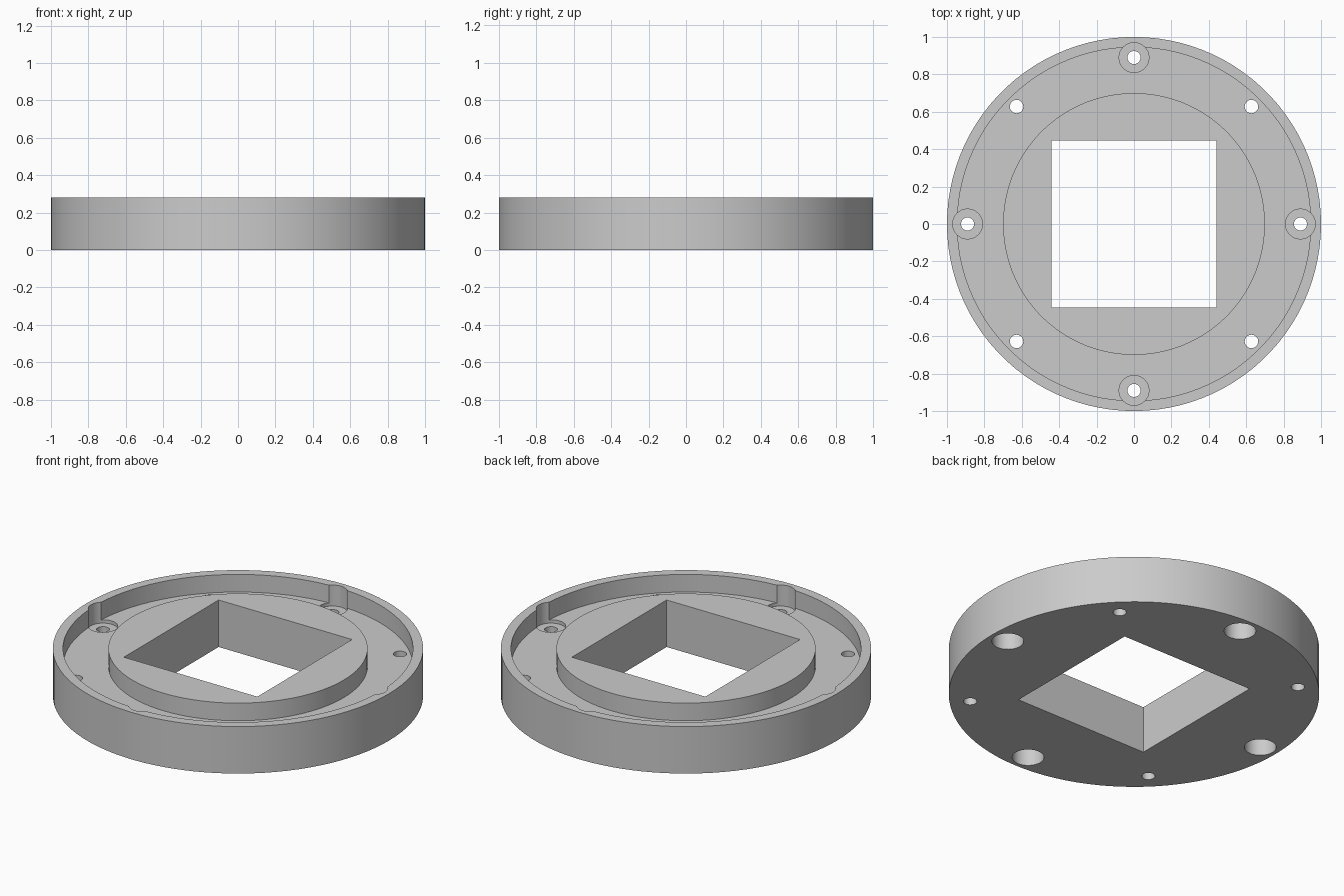
import bpy
import bmesh
from math import cos, sin, pi, radians
from mathutils import Matrix, Vector

HEIGHT = 0.28      # rim and hub top
FLOOR = 0.175      # floor of the ring channel
SEGMENTS = 100

cube = bpy.data.objects.get("Cube")
if cube:
    bpy.data.objects.remove(cube, do_unlink=True)

grey = bpy.data.materials.new("plain grey")
grey.use_nodes = True
colour = (0.6, 0.6, 0.6, 1)
grey.diffuse_color = colour
grey.node_tree.nodes["Principled BSDF"].inputs["Base Color"].default_value = colour


def add_object(name, bm):
    bmesh.ops.recalc_face_normals(bm, faces=bm.faces)
    mesh = bpy.data.meshes.new(name)
    bm.to_mesh(mesh)
    bm.free()
    mesh.materials.append(grey)
    obj = bpy.data.objects.new(name, mesh)
    bpy.context.collection.objects.link(obj)
    return obj


def turned_disc(name, profile):
    """Solid of revolution: a ring per profile point, capped at both ends."""
    bm = bmesh.new()
    rings = []
    for r, z in profile:
        angles = [2 * pi * i / SEGMENTS for i in range(SEGMENTS)]
        rings.append([bm.verts.new((r * cos(a), r * sin(a), z)) for a in angles])
    for low, high in zip(rings, rings[1:]):
        for i in range(SEGMENTS):
            j = (i + 1) % SEGMENTS
            bm.faces.new((low[i], low[j], high[j], high[i]))
    bm.faces.new(rings[0])
    bm.faces.new(rings[-1])
    return add_object(name, bm)


def cut(target, bm):
    """Subtract a cutter from the target and discard it."""
    cutter = add_object("cutter", bm)
    cutter.hide_render = True
    mod = target.modifiers.new("cut", "BOOLEAN")
    mod.operation = "DIFFERENCE"
    mod.solver = "EXACT"
    mod.object = cutter
    bpy.context.view_layer.objects.active = target
    bpy.ops.object.modifier_apply(modifier=mod.name)
    bpy.data.objects.remove(cutter, do_unlink=True)


def four_holes(target, distance, turn, radius, bottom, top):
    """Drill four equal round holes on a bolt circle."""
    bm = bmesh.new()
    for i in range(4):
        a = turn + i * pi / 2
        centre = Vector((distance * cos(a), distance * sin(a), (bottom + top) / 2))
        bmesh.ops.create_cone(bm, cap_ends=True, segments=32, radius1=radius,
                              radius2=radius, depth=top - bottom,
                              matrix=Matrix.Translation(centre))
    cut(target, bm)


# Disc with raised rim, ring channel and central hub
flange = turned_disc("flange_disc", [
    (1, 0), (1, HEIGHT), (0.945, HEIGHT), (0.945, FLOOR),
    (0.7, FLOOR), (0.7, HEIGHT)])

# Central rectangular opening
bm = bmesh.new()
bmesh.ops.create_cube(bm, size=1, matrix=Matrix.Diagonal((0.88, 0.892, 2, 1)))
cut(flange, bm)

# Screw holes: head recess notching the rim, pocket below, through hole
four_holes(flange, 0.89, 0, 0.08, FLOOR - 0.02, 0.5)
four_holes(flange, 0.89, 0, 0.086, -0.2, 0.1)
four_holes(flange, 0.89, 0, 0.035, -0.3, 0.6)

# Plain diagonal holes
four_holes(flange, 0.888, pi / 4, 0.036, -0.3, 0.6)

# Soft shading on the round walls, crisp edges elsewhere
bpy.ops.object.select_all(action="DESELECT")
flange.select_set(True)
bpy.context.view_layer.objects.active = flange
bpy.ops.object.shade_smooth_by_angle(angle=radians(30))
